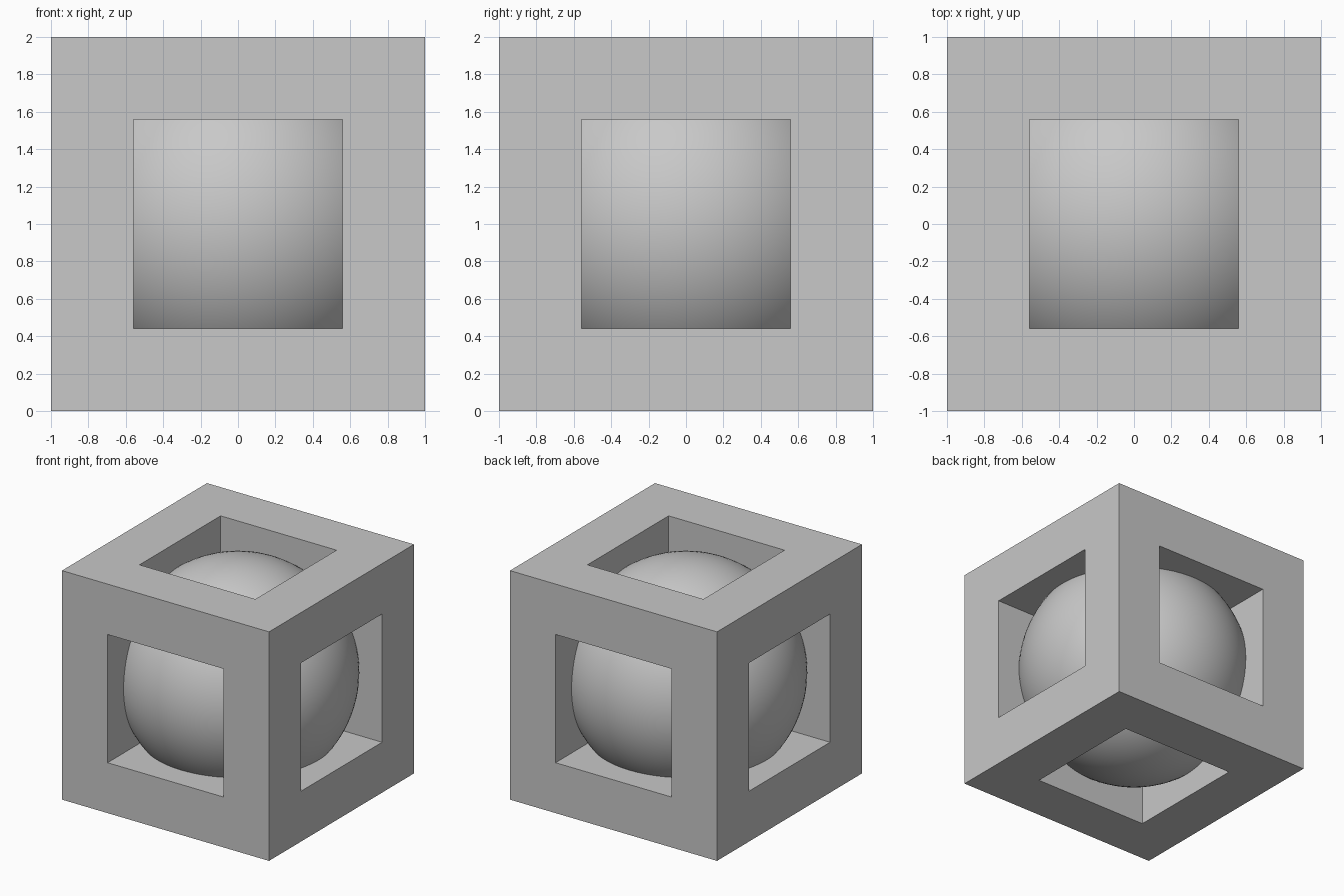
import bpy
import bmesh

SIZE = 2.0      # outer edge of the frame
BAR = 0.44      # thickness of each bar
RADIUS = 0.96   # ball radius

default = bpy.data.objects.get("Cube")
if default:
    bpy.data.objects.remove(default, do_unlink=True)

# One plain grey for everything
grey = bpy.data.materials.new("light grey")
grey.use_nodes = True
colour = (0.58, 0.58, 0.58, 1.0)
grey.diffuse_color = colour
for node in grey.node_tree.nodes:
    if node.type == "BSDF_PRINCIPLED":
        node.inputs["Base Color"].default_value = colour


def add_part(name, bm):
    """Turn a bmesh into a named object standing on the ground."""
    mesh = bpy.data.meshes.new(name)
    bm.to_mesh(mesh)
    bm.free()
    mesh.materials.append(grey)
    part = bpy.data.objects.new(name, mesh)
    part.location.z = SIZE / 2
    bpy.context.collection.objects.link(part)
    return part


# Cube frame: a square window is sunk into each side until the six meet
bm = bmesh.new()
bmesh.ops.create_cube(bm, size=SIZE)
windows = bm.faces[:]
bmesh.ops.inset_individual(bm, faces=windows, thickness=BAR, use_even_offset=True)
sunk = bmesh.ops.extrude_discrete_faces(bm, faces=windows)["faces"]
for face in sunk:
    face.normal_update()
    bmesh.ops.translate(bm, verts=face.verts[:], vec=face.normal * -BAR)
bmesh.ops.delete(bm, geom=sunk, context="FACES_ONLY")
bmesh.ops.remove_doubles(bm, verts=bm.verts[:], dist=0.001)
bmesh.ops.recalc_face_normals(bm, faces=bm.faces[:])
add_part("cube_frame", bm)

# Ball held inside the frame
bm = bmesh.new()
bmesh.ops.create_uvsphere(bm, u_segments=96, v_segments=48, radius=RADIUS)
for face in bm.faces:
    face.smooth = True
add_part("ball", bm)
